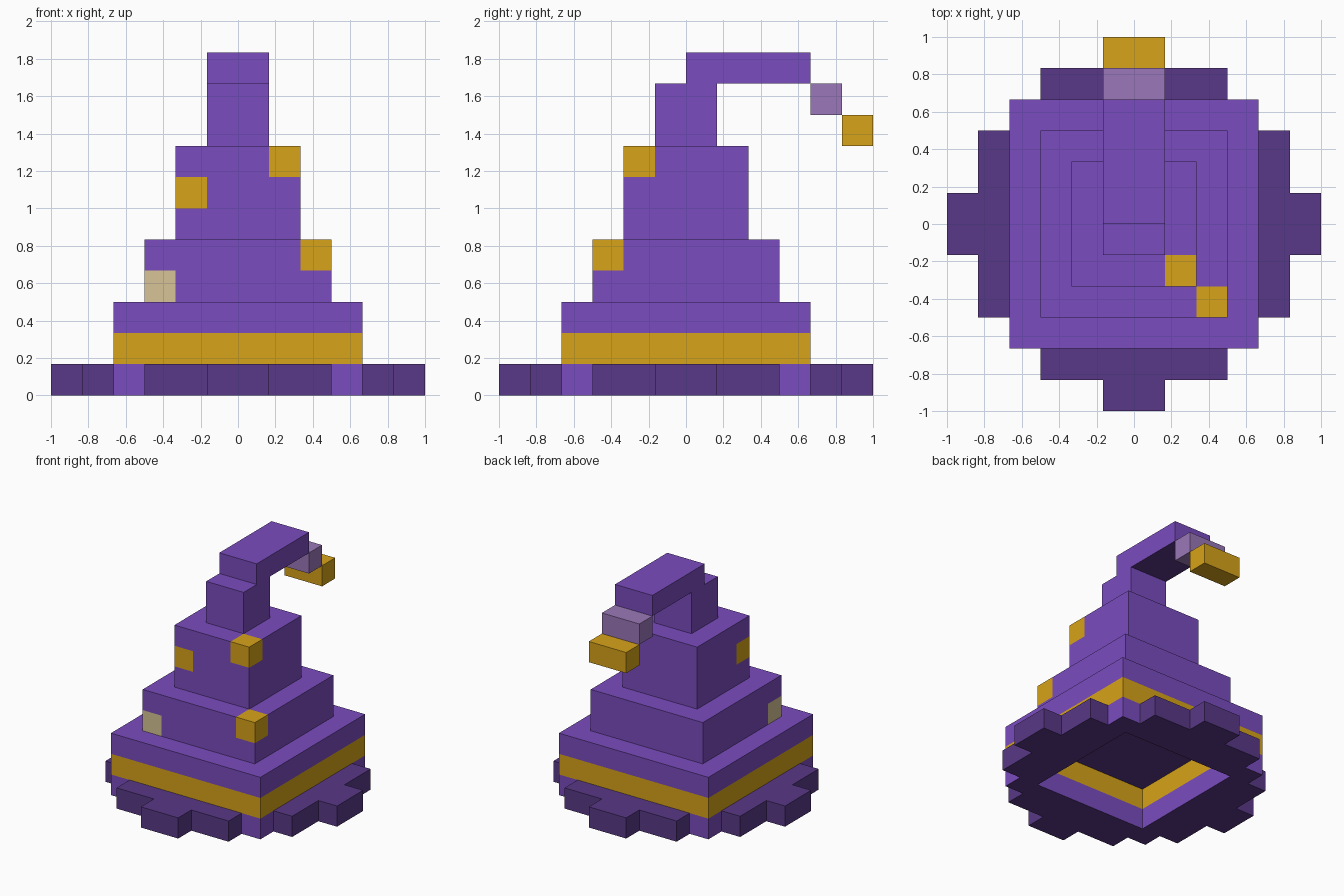
import bpy, bmesh, math
from mathutils import Matrix, Vector

if "Cube" in bpy.data.objects:
    bpy.data.objects.remove(bpy.data.objects["Cube"])

U = 1 / 6  # one block of the grid


def material(name, hex_code):
    def lin(c):
        return c / 12.92 if c <= 0.04045 else ((c + 0.055) / 1.055) ** 2.4
    m = bpy.data.materials.new(name)
    rgb = [lin(int(hex_code[i:i + 2], 16) / 255) for i in (0, 2, 4)]
    m.diffuse_color = (*rgb, 1)
    m.use_nodes = True
    m.node_tree.nodes["Principled BSDF"].inputs["Base Color"].default_value = m.diffuse_color
    return m


MATS = [material("purple", "7A4CBF"), material("dark purple", "593887"),
        material("gold", "D7A319"), material("pale purple", "9B77B8"),
        material("beige", "D7C396")]
PURPLE, DARK, GOLD, PALE, BEIGE = range(5)


def finish(name, bm):
    bmesh.ops.recalc_face_normals(bm, faces=bm.faces)
    bmesh.ops.scale(bm, vec=(U, U, U), verts=bm.verts)
    me = bpy.data.meshes.new(name)
    bm.to_mesh(me)
    bm.free()
    for m in MATS:
        me.materials.append(m)
    ob = bpy.data.objects.new(name, me)
    bpy.context.collection.objects.link(ob)
    return ob


def box_mesh(lo, hi):
    bm = bmesh.new()
    lo, hi = Vector(lo), Vector(hi)
    bmesh.ops.create_cube(bm, size=1, matrix=Matrix.Translation((lo + hi) / 2)
                          @ Matrix.Diagonal((*(hi - lo), 1)))
    return bm


def cut(bm, axis, value):
    n = Vector((0, 0, 0))
    n[axis] = 1
    bmesh.ops.bisect_plane(bm, geom=bm.verts[:] + bm.edges[:] + bm.faces[:],
                           plane_co=n * value, plane_no=n)


def box(name, lo, hi, colour=PURPLE, patches=(), under=None):
    """Box whose faces are cut around one-block patches (corner, colour)."""
    bm = box_mesh(lo, hi)
    for corner, _ in patches:
        for axis in range(3):
            cut(bm, axis, corner[axis])
            cut(bm, axis, corner[axis] + 1)
    bm.normal_update()
    for f in bm.faces:
        c = f.calc_center_median()
        f.material_index = colour
        if under is not None and f.normal.z < -0.5:
            f.material_index = under
        for corner, patch in patches:
            if all(k - 0.01 < v < k + 1.01 for v, k in zip(c, corner)):
                f.material_index = patch
    return finish(name, bm)


# Brim: one stepped T outline repeated on four sides
bm = bmesh.new()
outline = [(-3, -4), (-3, -5), (-1, -5), (-1, -6), (1, -6), (1, -5), (3, -5), (3, -4)]
for i in range(4):
    rot = Matrix.Rotation(i * math.pi / 2, 3, 'Z')
    face = bm.faces.new([bm.verts.new(rot @ Vector((x, y, 0))) for x, y in outline])
    top = bmesh.ops.extrude_face_region(bm, geom=[face], use_keep_orig=True)
    bmesh.ops.translate(bm, vec=(0, 0, 1),
                        verts=[v for v in top["geom"] if isinstance(v, bmesh.types.BMVert)])
for f in bm.faces:
    f.material_index = DARK
finish("brim", bm)

# Crown base: hollow underneath, with a gold band
bm = box_mesh((-4, -4, 0), (4, 4, 3))
bm.normal_update()
bottom = min(bm.faces, key=lambda f: f.calc_center_median().z)
bmesh.ops.inset_region(bm, faces=[bottom], thickness=1, use_even_offset=True)
# the recess walls come from pushing the inset face up
ceiling = bmesh.ops.extrude_discrete_faces(bm, faces=[bottom])["faces"][0]
bmesh.ops.translate(bm, vec=(0, 0, 2), verts=ceiling.verts)
rim = [e for e in bm.edges if e.is_boundary]
if rim:
    bmesh.ops.bridge_loops(bm, edges=rim)
cut(bm, 2, 1)
cut(bm, 2, 2)
bmesh.ops.recalc_face_normals(bm, faces=bm.faces)
for f in bm.faces:
    z = f.calc_center_median().z
    if f.normal.z < -0.5:
        f.material_index = DARK
    elif 1 < z < 2:
        f.material_index = GOLD
    else:
        f.material_index = PURPLE
finish("crown_base", bm)

# Stepped crown with coloured corner blocks
box("crown_middle", (-3, -3, 3), (3, 3, 5),
    patches=[((2, -3, 4), GOLD), ((-3, -3, 3), BEIGE)])
box("crown_upper", (-2, -2, 5), (2, 2, 8),
    patches=[((1, -2, 7), GOLD), ((-2, -2, 6), GOLD)])
box("crown_neck", (-1, -1, 8), (1, 1, 10))

# Drooping tip
box("tip_bend", (-1, 0, 10), (1, 4, 11), under=DARK)
box("tip_link", (-1, 4, 9), (1, 5, 10), PALE)
box("tip_end", (-1, 5, 8), (1, 6, 9), GOLD)
